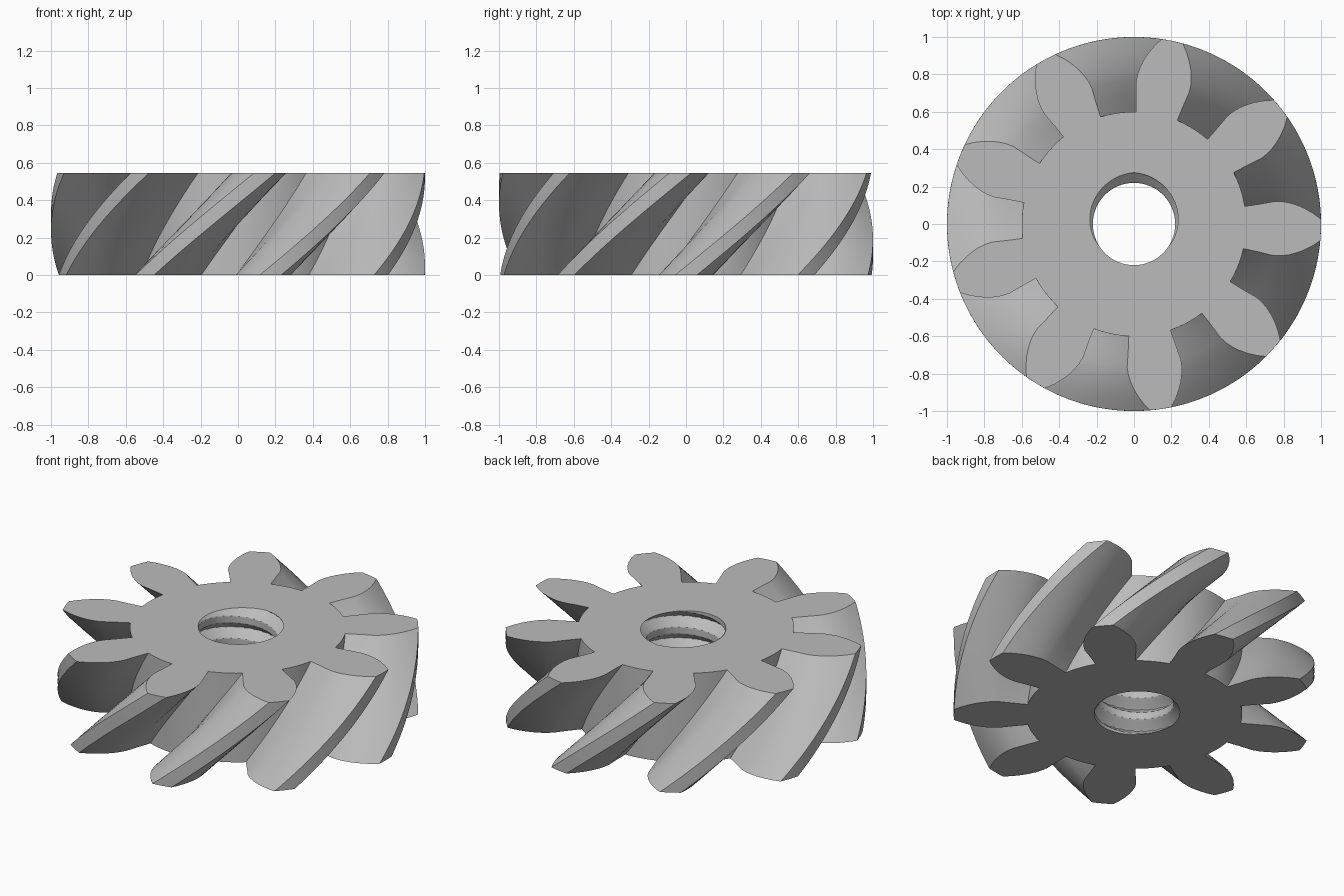
import bpy, bmesh
from math import cos, sin, pi, radians, hypot, atan2

old = bpy.data.objects.get("Cube")
if old:
    bpy.data.objects.remove(old)

HEIGHT, TEETH, TWIST = 0.545, 9, radians(38.2)
LAYERS = 24
BORE_COLS, BORE_ROWS, TURNS = 64, 128, 4
BORE_DEEP, BORE_CREST = 0.275, 0.22
ROOT = 0.6

# Tooth flank: distance along the tooth, half width
FLANK = [(0.589, 0.113), (0.67, 0.128), (0.75, 0.145), (0.79, 0.145), (0.83, 0.139),
         (0.87, 0.128), (0.91, 0.112), (0.955, 0.088), (0.998, 0.058)]


def gear_outline():
    """Polar outline of the toothed section, counterclockwise."""
    side = [(hypot(a, w), atan2(w, a)) for a, w in FLANK]
    tooth = [(r, -t) for r, t in side] + [(1.0, 0.0)] + [(r, t) for r, t in reversed(side)]
    step = 2 * pi / TEETH
    start = side[0][1]
    gap = step - 2 * start
    tooth += [(ROOT, start + gap * k / 5) for k in range(1, 5)]
    return [(r, t + i * step) for i in range(TEETH) for r, t in tooth]


def thread_radius(angle, z):
    """Single-start internal thread with flat crests."""
    phase = (TURNS * z / HEIGHT - (angle - pi / 2) / (2 * pi)) % 1.0
    off = min(phase, 1 - phase)
    return BORE_DEEP - (BORE_DEEP - BORE_CREST) * min(1, off / 0.34375)


def ring(bm, polar, z):
    return [bm.verts.new((r * cos(t), r * sin(t), z)) for r, t in polar]


def skin(bm, rings):
    """Quad walls between successive closed rings."""
    for low, high in zip(rings, rings[1:]):
        for i in range(len(low)):
            j = (i + 1) % len(low)
            bm.faces.new((low[i], low[j], high[j], high[i]))


def loop_edges(bm, verts):
    return [bm.edges.get((v, verts[i - 1])) for i, v in enumerate(verts)]


bm = bmesh.new()

# Twisted teeth
outline = gear_outline()
outer = []
for k in range(LAYERS + 1):
    f = k / LAYERS
    outer.append(ring(bm, [(r, t + TWIST * f) for r, t in outline], HEIGHT * f))
skin(bm, outer)

# Threaded bore
angles = [2 * pi * i / BORE_COLS for i in range(BORE_COLS)]
bore = []
for k in range(BORE_ROWS + 1):
    z = HEIGHT * k / BORE_ROWS
    bore.append(ring(bm, [(thread_radius(a, z), a) for a in angles], z))
skin(bm, bore)

# Flat end faces
for k, up in ((0, -1), (-1, 1)):
    bmesh.ops.triangle_fill(bm, use_beauty=True, normal=(0, 0, up),
                            edges=loop_edges(bm, outer[k]) + loop_edges(bm, bore[k]))
bmesh.ops.recalc_face_normals(bm, faces=bm.faces)

mesh = bpy.data.meshes.new("helical_gear")
bm.to_mesh(mesh)
bm.free()
gear = bpy.data.objects.new("helical_gear", mesh)
bpy.context.collection.objects.link(gear)

# Plain grey metal
color = (0.5, 0.5, 0.5, 1)
mat = bpy.data.materials.new("plain_grey")
mat.use_nodes = True
mat.diffuse_color = color
mat.node_tree.nodes["Principled BSDF"].inputs["Base Color"].default_value = color
mesh.materials.append(mat)

bpy.ops.object.select_all(action='DESELECT')
gear.select_set(True)
bpy.context.view_layer.objects.active = gear
bpy.ops.object.shade_smooth_by_angle(angle=radians(28))
